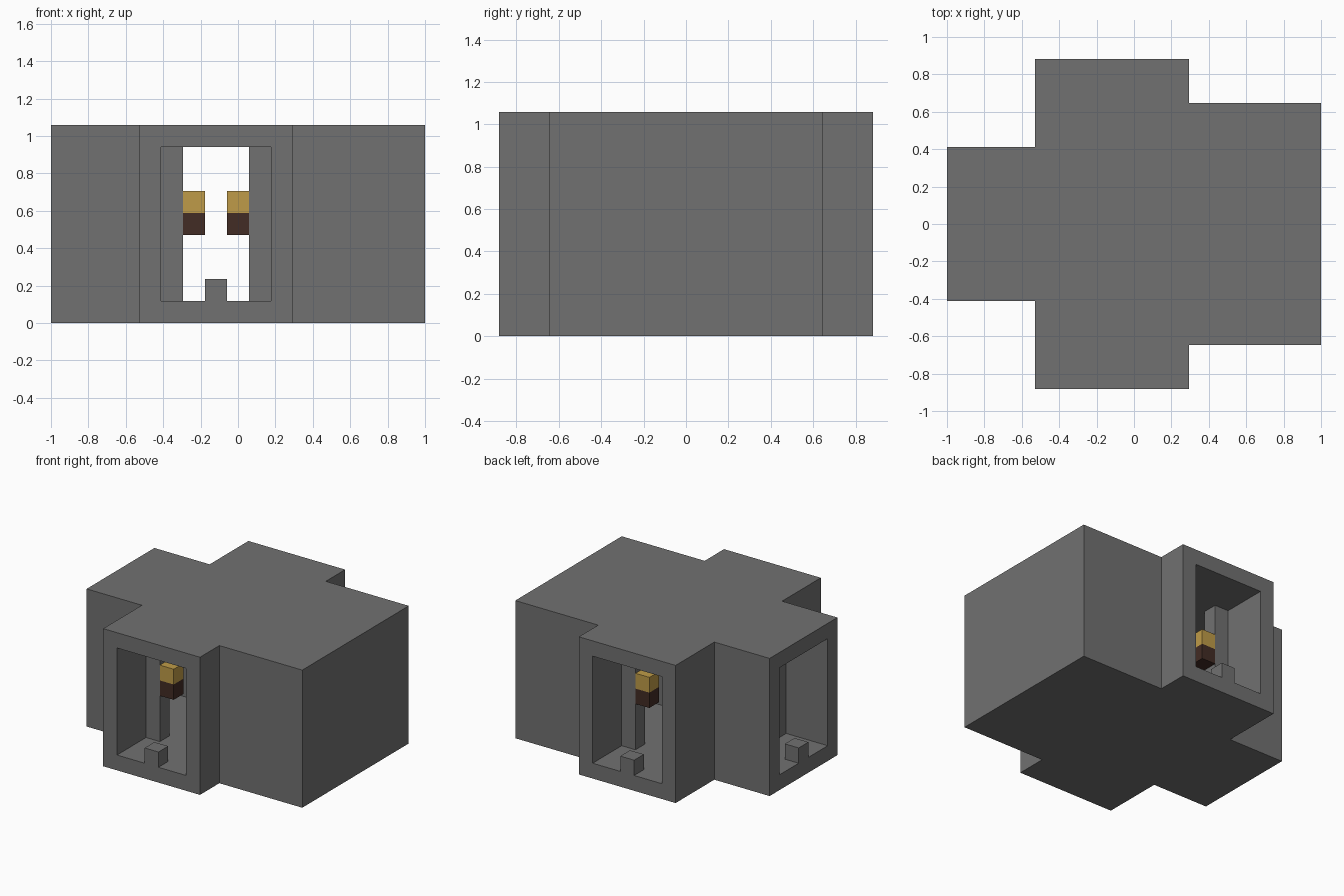
import bpy
import bmesh

UNIT = 2 / 17      # one building block
SHIFT_X = -1       # crossing sits one block off centre

cube = bpy.data.objects.get("Cube")
if cube:
    bpy.data.objects.remove(cube, do_unlink=True)


def material(name, color):
    mat = bpy.data.materials.new(name)
    mat.use_nodes = True
    mat.diffuse_color = (*color, 1)
    bsdf = mat.node_tree.nodes["Principled BSDF"]
    bsdf.inputs["Base Color"].default_value = (*color, 1)
    bsdf.inputs["Roughness"].default_value = 0.9
    return mat


stone = material("grey stone", (0.165, 0.165, 0.165))
wood = material("dark wood", (0.055, 0.025, 0.018))
flame = material("golden flame", (0.52, 0.33, 0.065))


def prism(name, outline, bottom, top, mat):
    """Extrude a floor-plan outline, given in blocks, between two heights."""
    bm = bmesh.new()
    verts = [bm.verts.new(((x + SHIFT_X) * UNIT, y * UNIT, bottom * UNIT))
             for x, y in outline]
    face = bm.faces.new(verts)
    new = bmesh.ops.extrude_face_region(bm, geom=[face])["geom"]
    moved = [v for v in new if isinstance(v, bmesh.types.BMVert)]
    bmesh.ops.translate(bm, verts=moved, vec=(0, 0, (top - bottom) * UNIT))
    bmesh.ops.recalc_face_normals(bm, faces=bm.faces)
    mesh = bpy.data.meshes.new(name)
    bm.to_mesh(mesh)
    bm.free()
    mesh.materials.append(mat)
    obj = bpy.data.objects.new(name, mesh)
    bpy.context.collection.objects.link(obj)
    return obj


def block(name, x, y, bottom, top, mat):
    h = 0.5
    square = [(x - h, y - h), (x + h, y - h), (x + h, y + h), (x - h, y + h)]
    return prism(name, square, bottom, top, mat)


def mirrored(half):
    """Close a half outline by mirroring it front to back."""
    return half + [(x, -y) for x, y in reversed(half)]


# Outer shell: three door arms and a wide closed chamber
outer = mirrored([(-7.5, 3.5), (-3.5, 3.5), (-3.5, 7.5),
                  (3.5, 7.5), (3.5, 5.5), (9.5, 5.5)])
shell = prism("stone_shell", outer, 0, 9, stone)

# Hollow: corridors with pillar notches, running out through the doorways
inner = mirrored([
    (-8, 2.5), (-4.5, 2.5), (-4.5, 1.5), (-3.5, 1.5), (-3.5, 2.5),
    (-2.5, 2.5), (-2.5, 3.5), (-1.5, 3.5), (-1.5, 4.5), (-2.5, 4.5),
    (-2.5, 8), (2.5, 8), (2.5, 4.5), (1.5, 4.5), (1.5, 3.5), (2.5, 3.5),
    (2.5, 2.5), (3.5, 2.5), (3.5, 1.5), (4.5, 1.5), (4.5, 4.5), (8.5, 4.5)])
cutter = prism("hollow_cutter", inner, 1, 8, stone)
cutter.hide_render = True

cut = shell.modifiers.new("hollow", "BOOLEAN")
cut.operation = "DIFFERENCE"
cut.solver = "EXACT"
cut.object = cutter
bpy.context.view_layer.objects.active = shell
bpy.ops.object.modifier_apply(modifier=cut.name)
bpy.data.objects.remove(cutter, do_unlink=True)

# Door steps and wall torches around the crossing
arms = {"front": (0, -1), "back": (0, 1), "right": (-1, 0), "left": (1, 0)}
for side, (dx, dy) in arms.items():
    if side != "left":
        block(side + "_door_step", dx * 7, dy * 7, 1, 2, stone)
    for number, across in enumerate((-1, 1), start=1):
        x = dx * 4 + dy * across
        y = dy * 4 + dx * across
        block(f"{side}_torch_handle_{number}", x, y, 4, 5, wood)
        block(f"{side}_torch_flame_{number}", x, y, 5, 6, flame)
